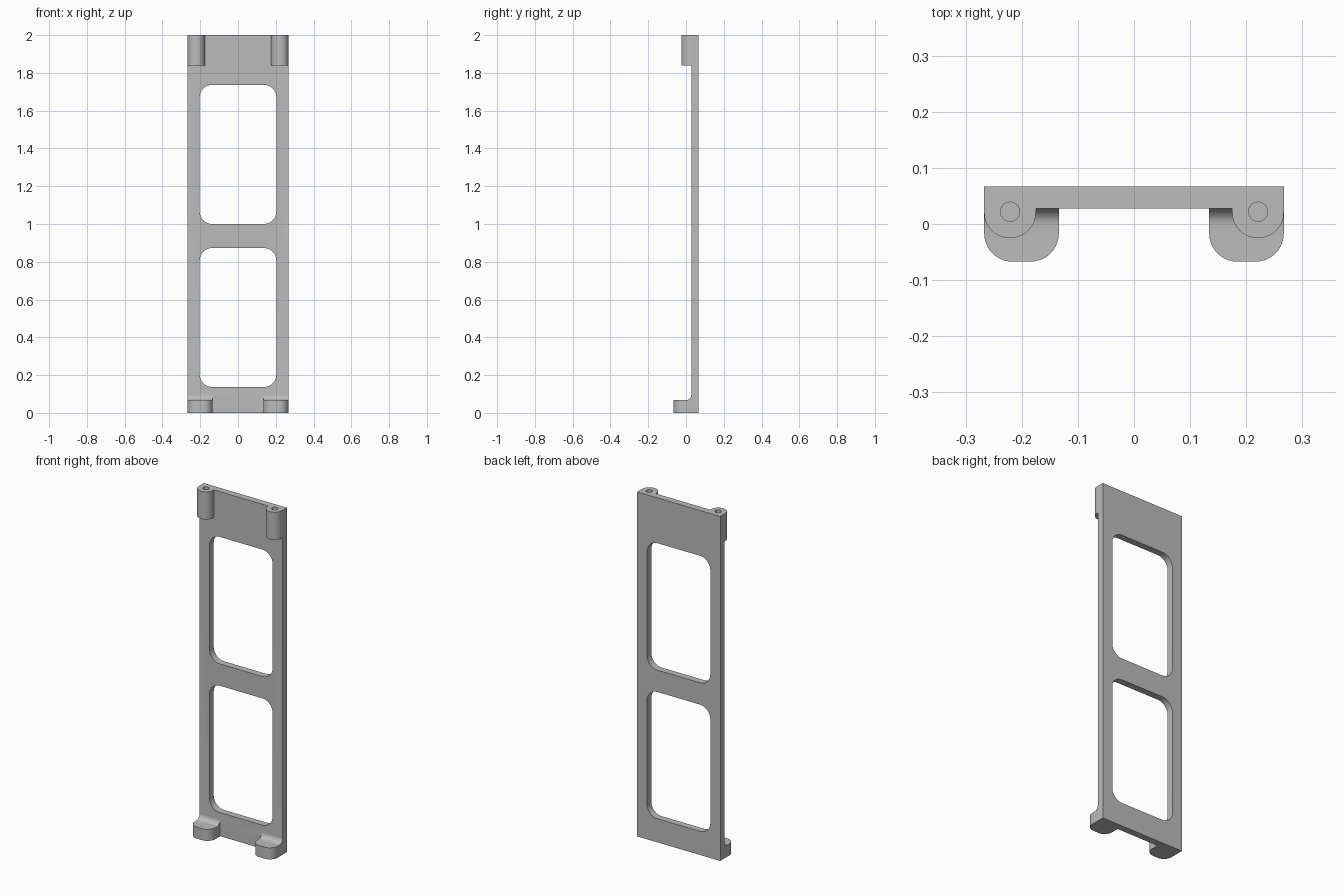
import bpy
import bmesh
from math import sin, cos, pi, radians

if "Cube" in bpy.data.objects:
    bpy.data.objects.remove(bpy.data.objects["Cube"])

grey = bpy.data.materials.new("plain grey")
grey.use_nodes = True
colour = (0.5, 0.5, 0.5, 1)
grey.diffuse_color = colour
grey.node_tree.nodes["Principled BSDF"].inputs["Base Color"].default_value = colour

W, BACK, FRONT = 0.267, 0.067, 0.028


def arc(cx, cy, r, start, sweep=90, steps=10):
    angles = [radians(start + sweep * i / steps) for i in range(steps + 1)]
    return [(cx + r * cos(a), cy + r * sin(a)) for a in angles]


def prism(name, outline, low, high, place):
    """Extrude a 2D outline from low to high; place maps (u, v, depth) to xyz."""
    bm = bmesh.new()
    ends = [[bm.verts.new(place(u, v, d)) for u, v in outline] for d in (low, high)]
    n = len(outline)
    for ring in ends:
        bm.faces.new(ring)
    for i in range(n):
        j = (i + 1) % n
        bm.faces.new((ends[0][i], ends[0][j], ends[1][j], ends[1][i]))
    bmesh.ops.recalc_face_normals(bm, faces=bm.faces)
    mesh = bpy.data.meshes.new(name)
    bm.to_mesh(mesh)
    bm.free()
    mesh.materials.append(grey)
    obj = bpy.data.objects.new(name, mesh)
    bpy.context.collection.objects.link(obj)
    return obj


def up(u, v, d):
    return (u, v, d)


def along_y(u, v, d):
    return (u, d, v)


def along_x(u, v, d):
    return (d, u, v)


def combine(body, tool, operation):
    bpy.context.view_layer.objects.active = body
    mod = body.modifiers.new(tool.name, 'BOOLEAN')
    mod.operation, mod.solver, mod.object = operation, 'EXACT', tool
    bpy.ops.object.modifier_apply(modifier=mod.name)
    bpy.data.objects.remove(tool)


def lug_outline(side, inner, tip, r):
    """Plan of a lug with two rounded front corners, rooted inside the plate."""
    root = 0.05
    pts = [(inner, root)] + arc(inner + r, tip + r, r, 180)
    pts += arc(W - r, tip + r, r, 270) + [(W, root)]
    return [(side * x, y) for x, y in pts]


# Flat back plate
frame = prism("frame", [(-W, FRONT), (W, FRONT), (W, BACK), (-W, BACK)], 0, 2, up)

# Two rounded windows
for low, high in ((0.137, 0.873), (1.0, 1.737)):
    w, r = 0.203, 0.067
    outline = (arc(w - r, high - r, r, 0) + arc(r - w, high - r, r, 90)
               + arc(r - w, low + r, r, 180) + arc(w - r, low + r, r, 270))
    combine(frame, prism("window_cutter", outline, -0.2, 0.2, along_y), 'DIFFERENCE')

for side in (1, -1):
    # Foot with a fillet blending it into the plate
    foot_top, r = 0.067, 0.03
    combine(frame, prism("foot", lug_outline(side, 0.134, -0.067, 0.05),
                         0, foot_top, up), 'UNION')
    fillet = arc(FRONT - r, foot_top + r, r, 270) + [(0.05, foot_top + r), (0.05, 0.03),
                                                     (FRONT - r, 0.03)]
    low, high = sorted((side * 0.134, side * W))
    combine(frame, prism("foot_fillet", fillet, low, high, along_x), 'UNION')

    # Upper post with a blind pin hole
    combine(frame, prism("post", lug_outline(side, 0.175, -0.025, 0.045),
                         1.84, 2, up), 'UNION')
    hole = arc(side * 0.221, 0.022, 0.017, 0, 360, 24)[:-1]
    combine(frame, prism("hole_cutter", hole, 1.89, 2.1, up), 'DIFFERENCE')

# Smooth the curved walls, keep the hard edges
bpy.ops.object.select_all(action='DESELECT')
frame.select_set(True)
bpy.context.view_layer.objects.active = frame
bpy.ops.object.shade_smooth_by_angle(angle=radians(30))
